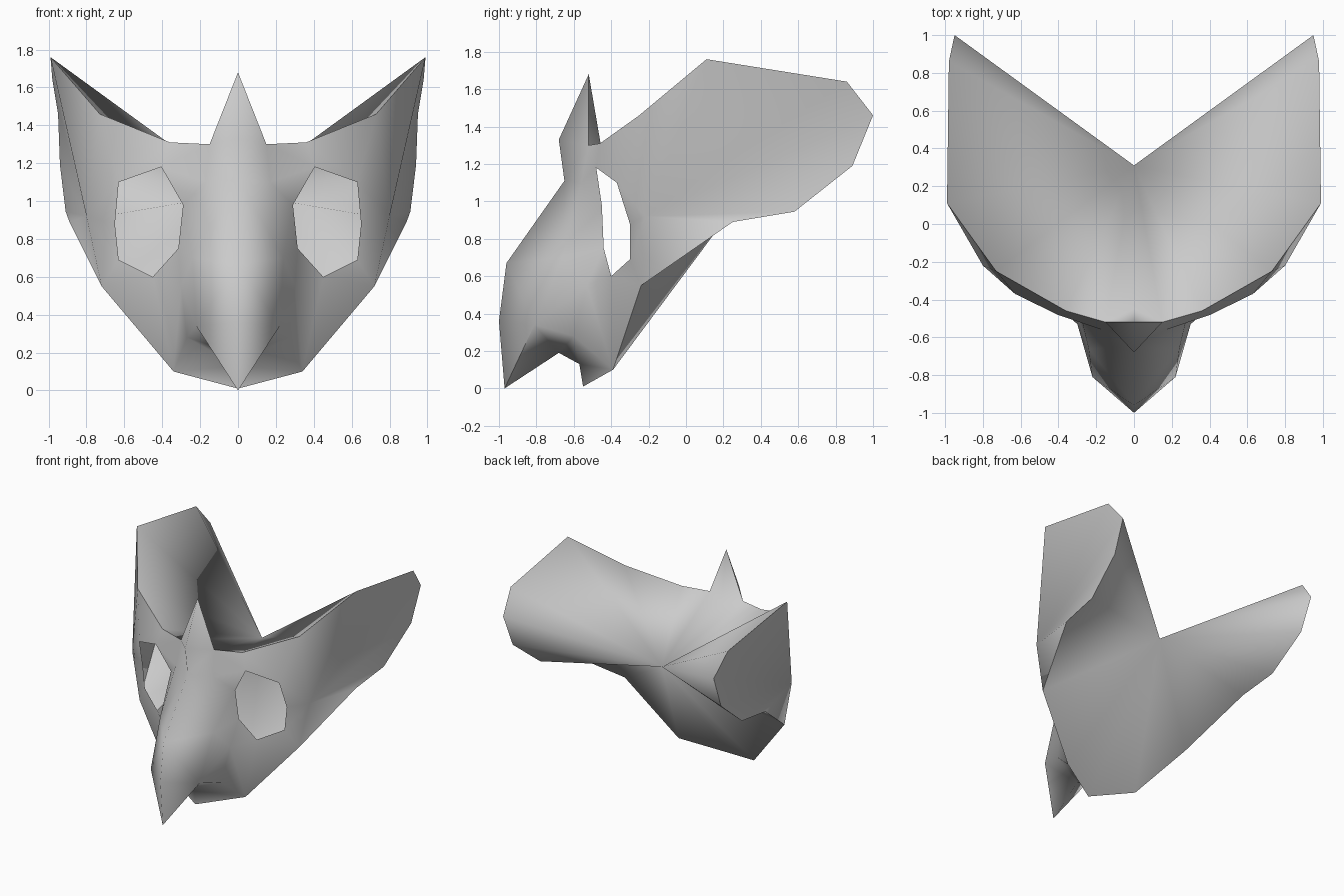
import bpy
import bmesh

cube = bpy.data.objects.get("Cube")
if cube:
    bpy.data.objects.remove(cube, do_unlink=True)

mat = bpy.data.materials.new("plain_grey")
mat.use_nodes = True
grey = (0.6, 0.6, 0.6, 1)
mat.diffuse_color = grey
mat.node_tree.nodes["Principled BSDF"].inputs["Base Color"].default_value = grey

bm = bmesh.new()


def path(*points):
    return [bm.verts.new(p) for p in points]


def strip(a, b):
    """Join two paths with triangles, always taking the shorter diagonal."""
    i = j = 0
    while i < len(a) - 1 or j < len(b) - 1:
        step_a = (a[i + 1].co - b[j].co).length if i < len(a) - 1 else 99
        step_b = (a[i].co - b[j + 1].co).length if j < len(b) - 1 else 99
        if step_a <= step_b:
            bm.faces.new((a[i], a[i + 1], b[j]))
            i += 1
        else:
            bm.faces.new((a[i], b[j + 1], b[j]))
            j += 1


def fan(hub, points):
    for a, b in zip(points, points[1:]):
        bm.faces.new((hub, a, b))


# Centre profile from crest to beak tip, then under the beak to the chin
profile = path((0, -.52, 1.68), (0, -.68, 1.33), (0, -.65, 1.11),
               (0, -.96, .67), (0, -1, .36), (0, -.97, 0))
under, throat, chin = path((0, -.68, .19), (0, -.57, .13), (0, -.55, .01))
crest, beak_tip = profile[0], profile[-1]

# Edge of the nose and beak, and the cheek beside it
nose = path((.15, -.52, 1.3), (.17, -.56, 1.1), (.24, -.66, .7), (.22, -.81, .34))
cheek, cheek_low = path((.3, -.53, .55), (.27, -.6, .28))

# Eye opening
eye = path((.405, -.48, 1.18), (.63, -.37, 1.1), (.65, -.3, .88), (.63, -.3, .69),
           (.45, -.4, .6), (.315, -.44, .75), (.29, -.45, .98))

# Outer rim: brow, swept-back wing and jaw
brow = path((.36, -.46, 1.31), (.73, -.25, 1.46))
wing = path((.99, .11, 1.76), (.98, .86, 1.64), (.95, 1, 1.46),
            (.94, .89, 1.19), (.91, .58, .945), (.89, .25, .89))
jaw = path((.72, -.24, .55), (.34, -.39, .1))
temple, = path((.8, -.22, .92))
rim = [nose[0]] + brow + wing + jaw + [chin]

# Front shell
strip(profile, nose)
strip(nose, [brow[0], eye[0], eye[6], eye[5], cheek, cheek_low])
strip(eye[:5], brow + [temple] + jaw)
fan(cheek, [eye[5], eye[4], jaw[1], cheek_low])
fan(temple, [brow[1]] + wing + [jaw[0]])

# Underside of beak and throat
fan(under, [beak_tip, nose[3], cheek_low, throat])
fan(throat, [cheek_low, jaw[1], chin])

# Back shell gathered to one point, and the back of the crest
hub, crest_back = path((0, .31, 1.04), (0, -.45, 1.27))
fan(hub, [crest_back] + rim)
bm.faces.new((crest, crest_back, nose[0]))

# Outward normals, smooth faces, sharp rim and beak edge
bmesh.ops.recalc_face_normals(bm, faces=bm.faces)
bm.faces.ensure_lookup_table()
bm.normal_update()
if bm.faces[0].normal.y > 0:
    bmesh.ops.reverse_faces(bm, faces=bm.faces)
for face in bm.faces:
    face.smooth = True
for a, b in list(zip(rim, rim[1:])) + [(crest, nose[0]), (beak_tip, nose[3])]:
    bm.edges.get((a, b)).smooth = False

mesh = bpy.data.meshes.new("mask_shell")
bm.to_mesh(mesh)
bm.free()
mesh.materials.append(mat)
mask = bpy.data.objects.new("mask_shell", mesh)
bpy.context.collection.objects.link(mask)
mirror = mask.modifiers.new("Mirror", 'MIRROR')
mirror.merge_threshold = 0.001
